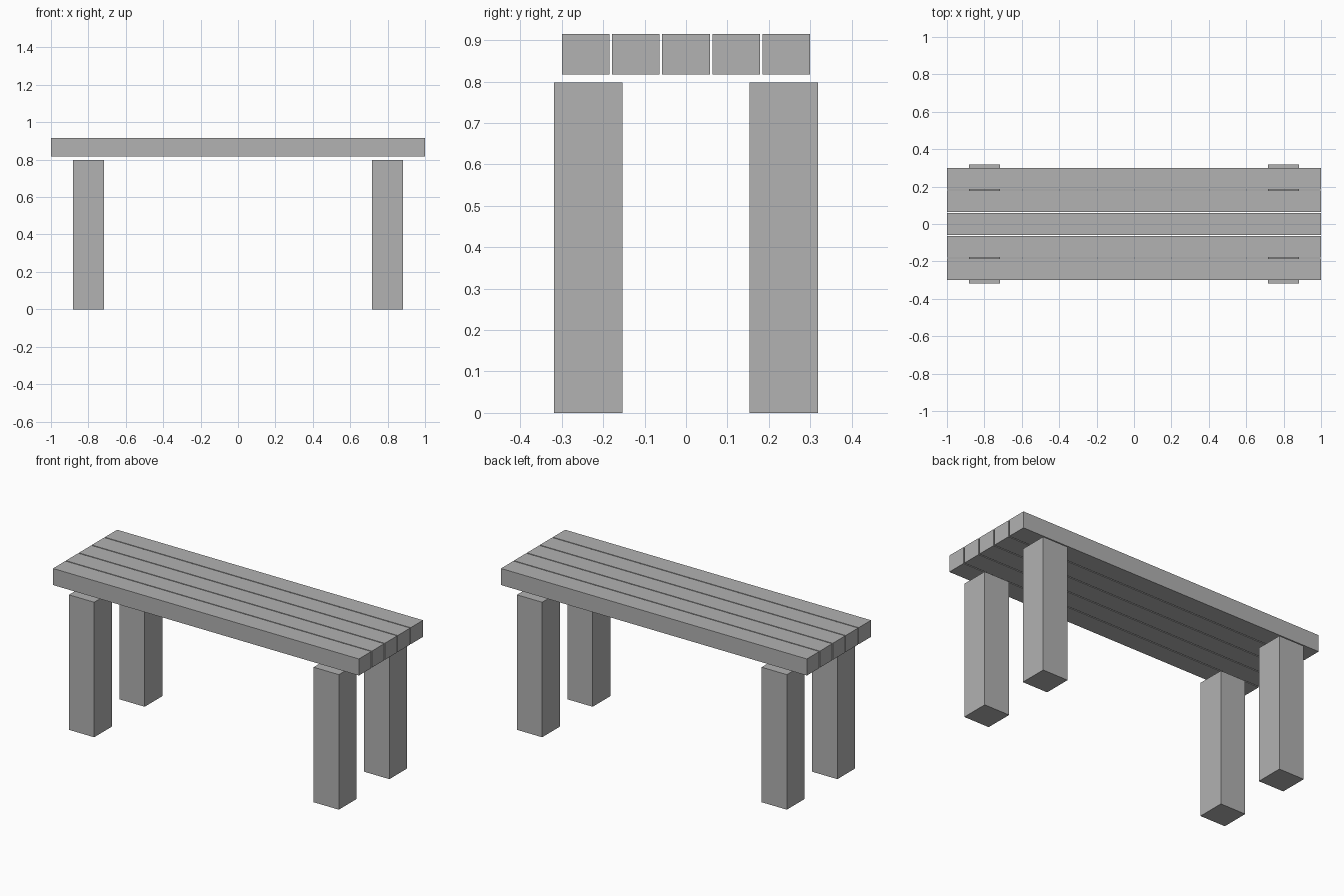
import bpy

if "Cube" in bpy.data.objects:
    bpy.data.objects.remove(bpy.data.objects["Cube"])

grey = bpy.data.materials.new("plain_grey")
grey.diffuse_color = (0.445, 0.445, 0.445, 1.0)
grey.use_nodes = True
grey.node_tree.nodes["Principled BSDF"].inputs["Base Color"].default_value = grey.diffuse_color


def box(name, center, size):
    """Axis-aligned box with its dimensions baked into the mesh."""
    bpy.ops.mesh.primitive_cube_add(size=1, location=center)
    obj = bpy.context.object
    obj.name = name
    obj.scale = size
    bpy.ops.object.transform_apply(location=False, rotation=False, scale=True)
    obj.data.materials.append(grey)
    return obj


# Seat: five long slats with narrow gaps
SLAT_PITCH = 0.121
for i in range(5):
    box(f"seat_slat_{i + 1}", (0, (i - 2) * SLAT_PITCH, 0.866), (2.0, 0.115, 0.098))

# Legs: four square posts ending just below the seat
LEG_HEIGHT = 0.798
for side, x in (("left", -0.80), ("right", 0.80)):
    for end, y in (("front", -0.236), ("back", 0.236)):
        box(f"{end}_{side}_leg", (x, y, LEG_HEIGHT / 2), (0.165, 0.165, LEG_HEIGHT))
